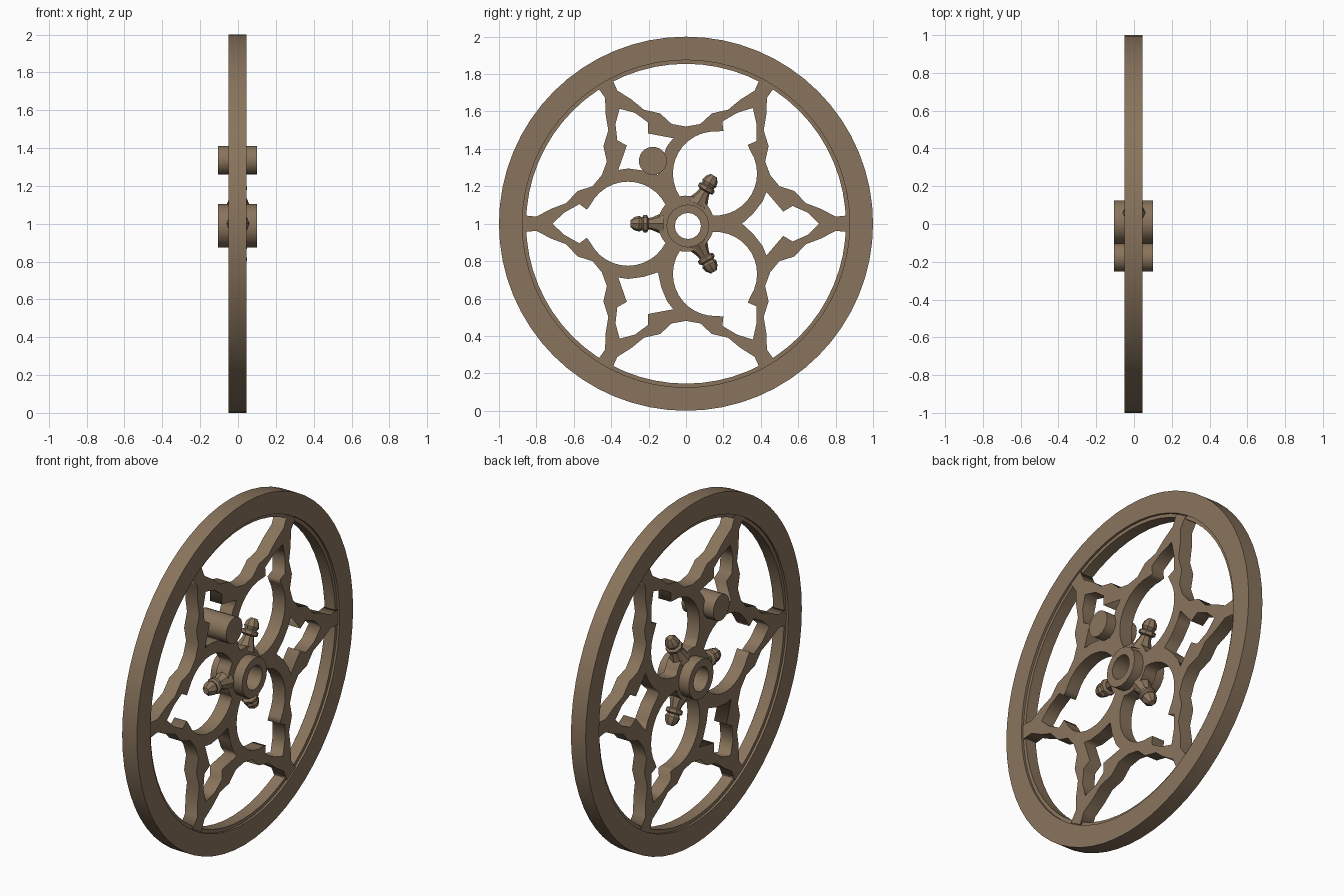
import bpy, math
from mathutils import Matrix

if "Cube" in bpy.data.objects:
    bpy.data.objects.remove(bpy.data.objects["Cube"])

bronze = bpy.data.materials.new("brown_metal")
bronze.diffuse_color = (0.25, 0.175, 0.108, 1)
bronze.use_nodes = True
bronze.node_tree.nodes["Principled BSDF"].inputs["Base Color"].default_value = bronze.diffuse_color

# local x -> world y, local y -> world z, local z -> world x (wheel plane)
WHEEL = Matrix(((0, 0, 1, 0), (1, 0, 0, 0), (0, 1, 0, 1), (0, 0, 0, 1)))


def lathe(name, profile, sides, matrix, closed, angle=30):
    """Spin (radius, height) points around local z."""
    n = len(profile)
    verts = [(r * math.cos(2 * math.pi * i / sides), r * math.sin(2 * math.pi * i / sides), h)
             for i in range(sides) for r, h in profile]
    faces = []
    for i in range(sides):
        a, b = i * n, (i + 1) % sides * n
        for k in range(n if closed else n - 1):
            m = (k + 1) % n
            faces.append((a + k, b + k, b + m, a + m))
    if not closed:
        faces.append([i * n for i in reversed(range(sides))])
        faces.append([i * n + n - 1 for i in range(sides)])
    me = bpy.data.meshes.new(name)
    me.from_pydata(verts, [], faces)
    me.materials.append(bronze)
    ob = bpy.data.objects.new(name, me)
    bpy.context.collection.objects.link(ob)
    ob.matrix_world = matrix
    bpy.ops.object.select_all(action='DESELECT')
    ob.select_set(True)
    bpy.context.view_layer.objects.active = ob
    bpy.ops.object.shade_smooth_by_angle(angle=math.radians(angle))
    return ob


def turn(points, degrees):
    c, s = math.cos(math.radians(degrees)), math.sin(math.radians(degrees))
    return [(u * c - v * s, u * s + v * c) for u, v in points]


def mirrored(half):
    """Half outline above the axis, completed below it."""
    return half + [(u, -v) for u, v in reversed(half) if v > 1e-6]


# rim with a slightly recessed inner hoop
lathe("rim", [(0.875, -0.05), (0.875, 0.045), (1.0, 0.045), (1.0, -0.05)], 64, WHEEL, True)
lathe("inner_hoop", [(0.855, -0.037), (0.855, 0.032), (0.9, 0.032), (0.9, -0.037)],
      64, WHEEL, True)

# tracery: star outline, three lobe openings, three leaf openings
tip = [(0.45, 0.26), (0.50, 0.20), (0.58, 0.175), (0.64, 0.11), (0.72, 0.08),
       (0.80, 0.038), (0.87, 0.045)]
outline = []
for k in range(6):
    # run counter-clockwise: lower side outwards, upper side back to the notch
    t = [(u, -v) for u, v in tip[1:]] + tip[::-1]
    outline += turn(t, 60 * k)

centre, rad, core = 0.31, 0.225, 0.15
meet_u = (core ** 2 + centre ** 2 - rad ** 2) / (2 * centre)
meet_v = math.sqrt(core ** 2 - meet_u ** 2)
hub_end = math.atan2(meet_v, meet_u)
lobe_start = math.atan2(meet_v, meet_u - centre)
lobe = [(core * math.cos(hub_end * i / 4), core * math.sin(hub_end * i / 4)) for i in range(5)]
for i in range(1, 13):
    a = lobe_start + (math.radians(27) - lobe_start) * i / 12
    lobe.append((centre + rad * math.cos(a), rad * math.sin(a)))
lobe += [(0.53, 0.075), (0.57, 0.105), (0.65, 0.06), (0.715, 0)]
leaf = [(0.30, 0), (0.36, 0.055), (0.41, 0.12), (0.43, 0.17), (0.52, 0.065),
        (0.57, 0.095), (0.65, 0.06), (0.71, 0)]

cu = bpy.data.curves.new("tracery", 'CURVE')
cu.dimensions = '2D'
cu.fill_mode = 'BOTH'
cu.extrude = 0.04
loops = [outline]
for k in range(3):
    loops += [turn(mirrored(lobe), 60 + 120 * k), turn(mirrored(leaf), 120 * k)]
# bore through the middle
loops.append([(0.01 + 0.072 * math.cos(i * math.pi / 8), -0.012 + 0.072 * math.sin(i * math.pi / 8))
              for i in range(16)])
for pts in loops:
    sp = cu.splines.new('POLY')
    sp.points.add(len(pts) - 1)
    for p, (u, v) in zip(sp.points, pts):
        p.co = (u, v, 0, 1)
    sp.use_cyclic_u = True
cu.materials.append(bronze)
tracery = bpy.data.objects.new("tracery", cu)
bpy.context.collection.objects.link(tracery)
tracery.matrix_world = WHEEL
bpy.ops.object.select_all(action='DESELECT')
tracery.select_set(True)
bpy.context.view_layer.objects.active = tracery
bpy.ops.object.convert(target='MESH')

# hub tube and handle peg
lathe("hub", [(0.07, -0.105), (0.07, 0.1), (0.115, 0.1), (0.115, -0.105)], 16,
      WHEEL @ Matrix.Translation((0.01, -0.012, 0)), True)
lathe("handle_peg", [(0.075, -0.105), (0.075, 0.1)], 24,
      WHEEL @ Matrix.Translation((-0.177, 0.336, 0)), False)

# acorn finials pointing into the lobes
finial = [(0.06, 0.12), (0.035, 0.18), (0.03, 0.2), (0.047, 0.208), (0.047, 0.226),
          (0.034, 0.234), (0.042, 0.25), (0.036, 0.275), (0.018, 0.297)]
for k in range(3):
    lathe(f"finial_{k + 1}", finial, 8,
          WHEEL @ Matrix.Rotation(math.radians(60 + 120 * k), 4, 'Z')
          @ Matrix.Rotation(math.radians(90), 4, 'Y'), False)
